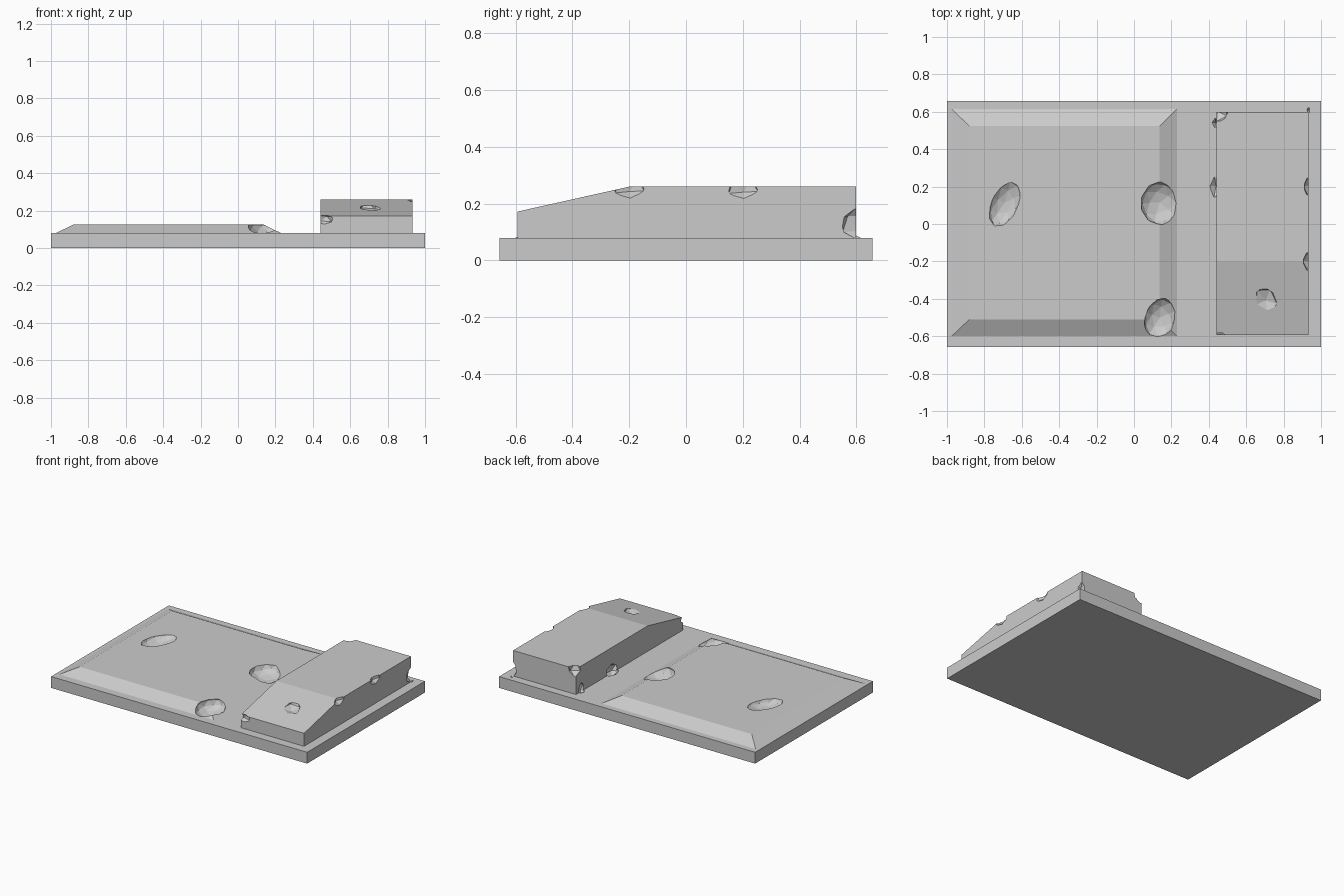
import bpy, bmesh, math
from mathutils import Vector

if "Cube" in bpy.data.objects:
    bpy.data.objects.remove(bpy.data.objects["Cube"])


def make_object(name, bm):
    bmesh.ops.recalc_face_normals(bm, faces=bm.faces)
    mesh = bpy.data.meshes.new(name)
    bm.to_mesh(mesh)
    bm.free()
    ob = bpy.data.objects.new(name, mesh)
    bpy.context.collection.objects.link(ob)
    return ob


def loft(name, rings):
    """Closed solid through rings of equal length."""
    bm = bmesh.new()
    vs = [[bm.verts.new(p) for p in ring] for ring in rings]
    n = len(vs[0])
    for a, b in zip(vs, vs[1:]):
        for i in range(n):
            j = (i + 1) % n
            bm.faces.new((a[i], a[j], b[j], b[i]))
    bm.faces.new(vs[0])
    bm.faces.new(vs[-1])
    return make_object(name, bm)


def rect(x0, x1, y0, y1, z):
    return [(x0, y0, z), (x1, y0, z), (x1, y1, z), (x0, y1, z)]


def boolean(target, tool, operation):
    mod = target.modifiers.new(operation.title(), 'BOOLEAN')
    mod.operation = operation
    mod.solver = 'EXACT'
    mod.object = tool
    bpy.context.view_layer.objects.active = target
    bpy.ops.object.modifier_apply(modifier=mod.name)
    bpy.data.objects.remove(tool)


def chip(target, loc, size, turn=0, detail=1):
    """Knock a rough faceted hollow out of the stone."""
    bm = bmesh.new()
    bmesh.ops.create_icosphere(bm, subdivisions=detail, radius=1)
    ob = make_object("chip_cutter", bm)
    ob.location, ob.scale = loc, size
    ob.rotation_euler = (0.07, 0.05, math.radians(turn))
    ob.hide_render = True
    bpy.context.view_layer.update()
    boolean(target, ob, 'DIFFERENCE')


# Base slab
slab = loft("stone_slab", [rect(-1, 1, -0.657, 0.657, 0), rect(-1, 1, -0.657, 0.657, 0.08)])

# Low panel with sloping borders
panel = loft("raised_panel", [rect(-0.975, 0.23, -0.6, 0.615, 0.03),
                              rect(-0.975, 0.23, -0.6, 0.615, 0.08),
                              rect(-0.88, 0.137, -0.51, 0.523, 0.125)])

# Block with a ramped front top
profile = [(-0.594, 0.04), (0.598, 0.04), (0.598, 0.26), (-0.2, 0.26), (-0.594, 0.172)]
block = loft("ramped_block", [[(x, y, z) for y, z in profile] for x in (0.44, 0.932)])

for part in (panel, block):
    boolean(slab, part, 'UNION')

# Hollows in the panel
for loc, size, turn in [((-0.69, 0.11, 0.137), (0.075, 0.135, 0.05), -25),
                        ((0.14, 0.11, 0.12), (0.105, 0.118, 0.06), 0),
                        ((0.14, -0.505, 0.11), (0.085, 0.115, 0.06), -20)]:
    chip(slab, loc, size, turn, 2)

# Chips on the block: ramp, right edge, corners, left face
for loc, size, turn in [((0.705, -0.41, 0.225), (0.065, 0.08, 0.035), 25),
                        ((0.94, 0.2, 0.26), (0.035, 0.06, 0.047), 0),
                        ((0.94, -0.2, 0.262), (0.04, 0.06, 0.047), 0),
                        ((0.935, 0.605, 0.13), (0.03, 0.065, 0.06), 0),
                        ((0.45, 0.6, 0.26), (0.06, 0.06, 0.06), 10),
                        ((0.46, -0.6, 0.155), (0.055, 0.035, 0.03), 0),
                        ((0.44, 0.2, 0.1), (0.04, 0.07, 0.045), 0),
                        ((0.44, 0.54, 0.1), (0.025, 0.03, 0.045), 0)]:
    chip(slab, loc, size, turn)
